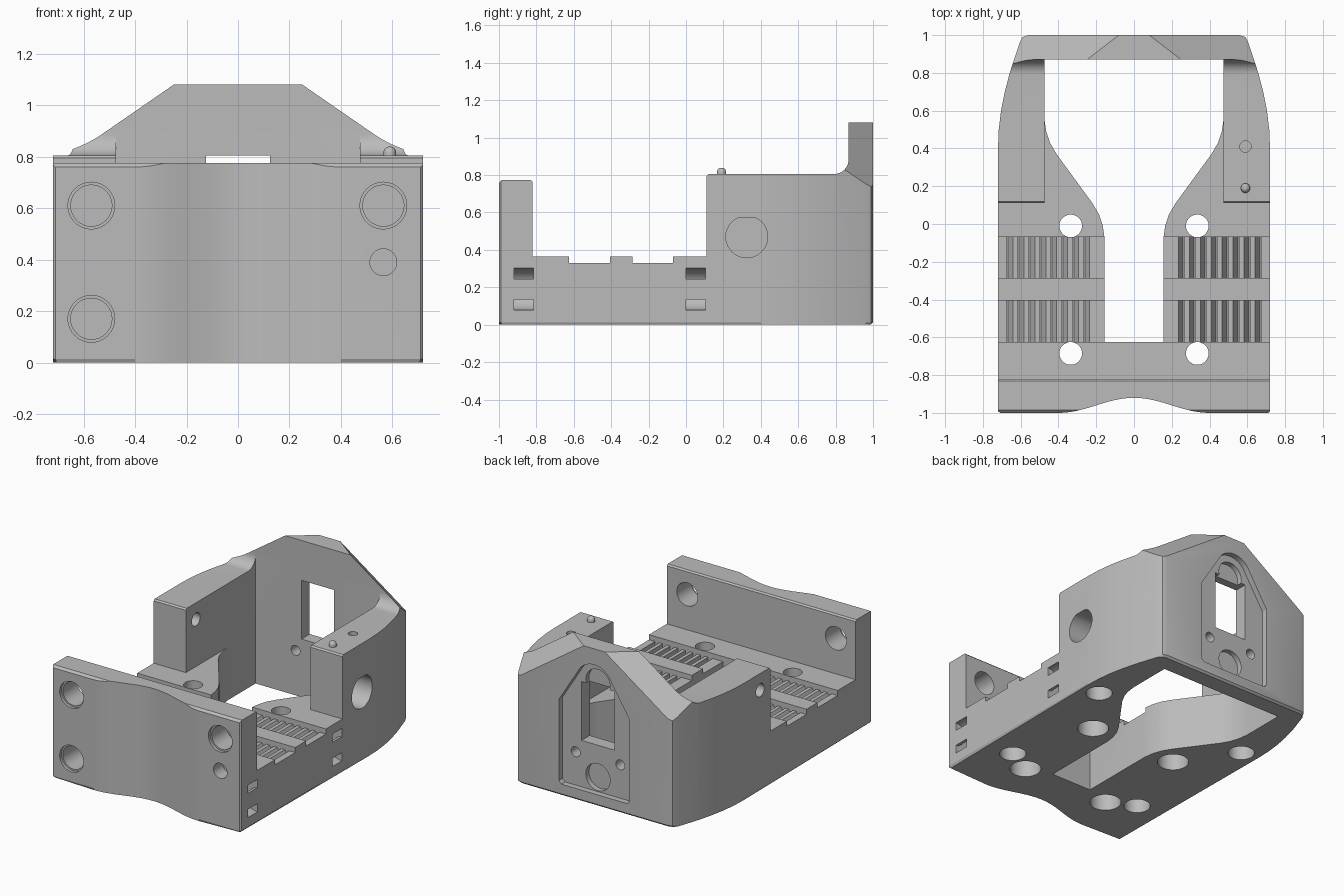
import bpy, bmesh, math
from mathutils import Vector

if "Cube" in bpy.data.objects:
    bpy.data.objects.remove(bpy.data.objects["Cube"], do_unlink=True)

grey = bpy.data.materials.new("plain grey")
grey.use_nodes = True
grey.diffuse_color = (0.5, 0.5, 0.5, 1)
grey.node_tree.nodes["Principled BSDF"].inputs["Base Color"].default_value = (0.5, 0.5, 0.5, 1)

PLACE = {"x": lambda u, v, w: (w, u, v),
         "y": lambda u, v, w: (u, w, v),
         "z": lambda u, v, w: (u, v, w)}


def finish(name, bm):
    bmesh.ops.recalc_face_normals(bm, faces=bm.faces[:])
    mesh = bpy.data.meshes.new(name)
    bm.to_mesh(mesh)
    bm.free()
    mesh.materials.append(grey)
    obj = bpy.data.objects.new(name, mesh)
    bpy.context.collection.objects.link(obj)
    return obj


def prism_bm(points, axis, a, b):
    """Extrude a closed profile along an axis from a to b."""
    bm = bmesh.new()
    ends = [[bm.verts.new(PLACE[axis](u, v, w)) for u, v in points] for w in (a, b)]
    bm.faces.new(ends[0])
    bm.faces.new(ends[1])
    n = len(points)
    for i in range(n):
        j = (i + 1) % n
        bm.faces.new((ends[0][i], ends[0][j], ends[1][j], ends[1][i]))
    return bm


def arc(u, v, r, start=0, end=360, steps=32):
    angles = [math.radians(start + (end - start) * i / steps) for i in range(steps + 1)]
    return [(u + r * math.cos(t), v + r * math.sin(t)) for t in angles]


def circle(u, v, r):
    return arc(u, v, r)[:-1]


def rect(u0, u1, v0, v1):
    return [(u0, v0), (u1, v0), (u1, v1), (u0, v1)]


def mirrored(half):
    """Close a right-hand half profile with its mirror image."""
    return half + [(-u, v) for u, v in reversed(half) if abs(u) > 1e-6]


def boolean(points, axis, a, b, operation="DIFFERENCE"):
    cutter = finish("cutter", prism_bm(points, axis, a, b))
    cutter.hide_render = True
    mod = body.modifiers.new("shape", "BOOLEAN")
    mod.operation, mod.solver, mod.object = operation, "EXACT", cutter
    bpy.context.view_layer.objects.active = body
    bpy.ops.object.modifier_apply(modifier=mod.name)
    bpy.data.objects.remove(cutter, do_unlink=True)


# Outline with a wavy front and tapered rear
wave = [(0.4 * i / 14, -0.96 + 0.04 * math.cos(math.pi * i / 14)) for i in range(15)]
side = [(0.71, -1), (0.72, -0.99), (0.72, 0.4), (0.716, 0.5), (0.704, 0.6),
        (0.684, 0.7), (0.658, 0.8), (0.605, 0.96), (0.59, 0.99), (0.56, 1)]
bm = prism_bm(mirrored(wave + side), "z", 0, 1.08)
rim = [e for e in bm.edges if all(v.co.z < 0.001 for v in e.verts)]
bmesh.ops.bevel(bm, geom=rim, offset=0.013, segments=1, affect="EDGES")

# Sloping shoulders of the rear wall
for s in (1, -1):
    geom = bm.verts[:] + bm.edges[:] + bm.faces[:]
    bmesh.ops.bisect_plane(bm, geom=geom, plane_co=(0.25 * s, 0.87, 1.08),
                           plane_no=Vector((0.69 * s, 0.9, 1)), clear_outer=True)
    bmesh.ops.holes_fill(bm, edges=[e for e in bm.edges if e.is_boundary])
body = finish("housing_body", bm)

# Side profile: front wall, stepped floor, arms and filleted rear wall
FLOOR, CHANNEL, ARM = 0.365, 0.33, 0.805
channels = [(-0.625, -0.405), (-0.285, -0.07)]
profile = [(-1.1, -0.1), (1.1, -0.1), (1.1, 1.2), (0.87, 1.2)]
profile += [(u, v) for u, v in arc(0.79, ARM + 0.08, 0.08, 0, -90, 8)]
profile += [(0.12, ARM), (0.11, ARM - 0.01), (0.11, FLOOR)]
for y0, y1 in reversed(channels):
    profile += [(y1, FLOOR), (y1, CHANNEL), (y0, CHANNEL), (y0, FLOOR)]
profile += [(-0.82, FLOOR), (-0.82, 0.765), (-0.83, 0.775),
            (-0.985, 0.775), (-1, 0.76), (-1.1, 0.76)]
boolean(profile, "x", -1, 1, "INTERSECT")

# Space between the arms and keyhole opening through the floor
boolean(rect(-0.475, 0.475, 0, 0.87), "z", FLOOR, 1.3)
opening = [(0.155, -0.625), (0.155, -0.08), (0.165, -0.01), (0.185, 0.05), (0.22, 0.11),
           (0.41, 0.37), (0.445, 0.43), (0.465, 0.49), (0.475, 0.56), (0.475, 0.87)]
boolean(mirrored(opening), "z", -0.1, 1.3)

# Sawtooth grips in the floor channels
for s in (1, -1):
    comb = [(0.235 * s, CHANNEL + 0.015)]
    for i in range(8):
        x = 0.235 + 0.058 * i
        comb += [(s * x, CHANNEL), (s * (x + 0.025), CHANNEL - 0.05),
                 (s * (x + 0.033), CHANNEL - 0.05), (s * (x + 0.033), CHANNEL)]
    comb += [(s * 0.674, CHANNEL + 0.015)]
    for y0, y1 in channels:
        boolean(comb, "y", y0, y1)

# Vertical screw holes with wide recesses, and round pockets underneath
for s in (1, -1):
    for y in (-0.01, -0.685):
        boolean(circle(0.335 * s, y, 0.06), "z", -0.1, 0.5)
        boolean(circle(0.335 * s, y, 0.1), "z", -0.1, 0.2)
    for x, y in ((0.595, 0.36), (0.52, -0.59)):
        boolean(circle(x * s, y, 0.085), "z", -0.1, 0.13)

# Front wall holes
for x, z in ((-0.57, 0.61), (-0.57, 0.17), (0.565, 0.61)):
    boolean(circle(x, z, 0.08), "y", -1.1, -0.79)
    boolean(circle(x, z, 0.091), "y", -1.1, -0.98)
boolean(circle(0.565, 0.39, 0.052), "y", -1.1, -0.9)

# Rear recess, window, pockets and screw holes
arch = [(0.27, 0.1), (0.27, 0.66)] + arc(0, 0.83, 0.14, 25, 155, 16)
arch += [(-0.27, 0.66), (-0.27, 0.1), (-0.25, 0.08), (0.25, 0.08)]
boolean(arch, "y", 0.96, 1.1)
boolean(rect(-0.125, 0.125, 0.4, 0.805), "y", 0.8, 1.1)
for z in (0.18, 0.83):
    boolean(circle(0, z, 0.093), "y", 0.925, 1.1)
for x in (-0.17, 0.17):
    boolean(circle(x, 0.31, 0.034), "y", 0.8, 1.1)

# Flat-topped button hole on the left arm, cross hole on the right arm
boolean([(u, min(v, 0.572)) for u, v in circle(0.325, 0.47, 0.112)], "x", 0.53, 0.8)
boolean(circle(0.22, 0.69, 0.045), "x", -0.8, -0.4)
boolean(circle(0.59, 0.41, 0.03), "z", 0.6, 0.9)

# Curved tie loops in the left side
loop = arc(0.72, 0.19, 0.112, 90, 270, 16) + [(0.76, 0.078), (0.76, 0.135)]
loop += arc(0.72, 0.19, 0.055, 270, 90, 16) + [(0.76, 0.245), (0.76, 0.302)]
for y in (-0.92, 0):
    boolean(loop, "y", y, y + 0.105)

# Small domed pin on the left arm
bm = bmesh.new()
rings = [(0.025, 0.78)] + arc(0, 0.815, 0.025, 0, 75, 5)
last = None
for r, z in rings:
    ring = [bm.verts.new((u, v, z)) for u, v in circle(0.59, 0.19, r)]
    if last:
        for i in range(len(ring)):
            bm.faces.new((last[i - 1], last[i], ring[i], ring[i - 1]))
    else:
        bm.faces.new(ring)
    last = ring
bm.faces.new(last)
pin = finish("locating_pin", bm)

# Smooth curved walls, keep sharp edges
bpy.ops.object.select_all(action="DESELECT")
for obj in (body, pin):
    obj.select_set(True)
bpy.context.view_layer.objects.active = body
bpy.ops.object.shade_smooth_by_angle(angle=math.radians(25))
